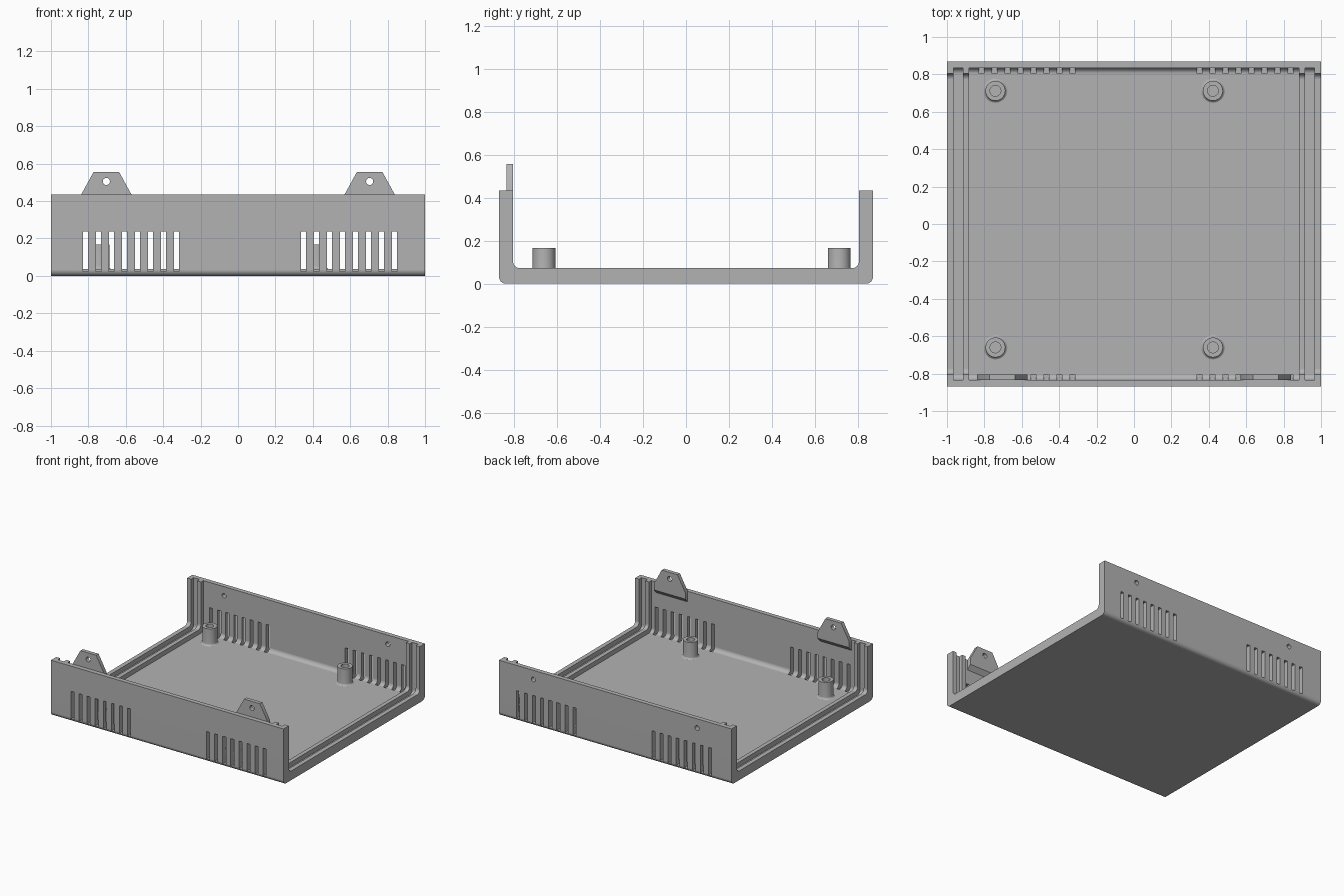
import bpy, bmesh, math
from mathutils import Matrix

if "Cube" in bpy.data.objects:
    bpy.data.objects.remove(bpy.data.objects["Cube"], do_unlink=True)

# Overall sizes
HALF_X, HALF_Y, TOP = 1.0, 0.869, 0.434
RIB_Y, RIB_Z = 0.804, 0.072      # inner faces of the ribs
WALL_Y, FLOOR_Z = 0.834, 0.036   # inner faces of the thin shell
FILLET = 0.032
TAB_X = 0.704

grey = bpy.data.materials.new("grey plastic")
grey.use_nodes = True
colour = (0.45, 0.45, 0.45, 1)
grey.diffuse_color = colour
bsdf = next(n for n in grey.node_tree.nodes if n.type == 'BSDF_PRINCIPLED')
bsdf.inputs["Base Color"].default_value = colour
bsdf.inputs["Roughness"].default_value = 0.6


def make(name, bm):
    bmesh.ops.recalc_face_normals(bm, faces=bm.faces[:])
    mesh = bpy.data.meshes.new(name)
    bm.to_mesh(mesh)
    bm.free()
    mesh.materials.append(grey)
    obj = bpy.data.objects.new(name, mesh)
    bpy.context.collection.objects.link(obj)
    return obj


def activate(obj):
    bpy.ops.object.select_all(action='DESELECT')
    obj.select_set(True)
    bpy.context.view_layer.objects.active = obj


def cut(obj, cutter):
    mod = obj.modifiers.new("cut", 'BOOLEAN')
    mod.operation, mod.solver, mod.object = 'DIFFERENCE', 'EXACT', cutter
    activate(obj)
    bpy.ops.object.modifier_apply(modifier=mod.name)
    bpy.data.objects.remove(cutter, do_unlink=True)


def smooth(obj):
    activate(obj)
    bpy.ops.object.shade_smooth_by_angle(angle=math.radians(30))


def trough(y, z, top, radius, steps=8):
    """Rounded-bottom U outline in the YZ plane, from +y top round to -y top."""
    right = []
    for i in range(steps + 1):
        a = math.pi / 2 * i / steps
        right.append((y - radius + radius * math.cos(a), z + radius - radius * math.sin(a)))
    left = [(-py, pz) for py, pz in reversed(right)]
    return [(y, top)] + right + left + [(-y, top)]


def extrude_x(bm, outline, x0, x1):
    face = bm.faces.new([bm.verts.new((x0, y, z)) for y, z in outline])
    out = bmesh.ops.extrude_face_region(bm, geom=[face])
    moved = [g for g in out["geom"] if isinstance(g, bmesh.types.BMVert)]
    bmesh.ops.translate(bm, verts=moved, vec=(x1 - x0, 0, 0))


def add_box(bm, centre, size):
    bmesh.ops.create_cube(bm, size=1, matrix=Matrix.Translation(centre) @ Matrix.Diagonal((*size, 1)))


def add_rod_y(bm, centre, radius, length):
    bmesh.ops.create_cone(bm, cap_ends=True, segments=24, radius1=radius, radius2=radius, depth=length,
                          matrix=Matrix.Translation(centre) @ Matrix.Rotation(math.pi / 2, 4, 'X'))


# Tray: thick U section, then hollowed to leave two ribs at each end
bm = bmesh.new()
inside = trough(RIB_Y, RIB_Z, TOP, FILLET)
extrude_x(bm, trough(HALF_Y, 0, TOP, FILLET) + inside[::-1], -HALF_X, HALF_X)
tray = make("tray", bm)

bm = bmesh.new()
hollow = trough(WALL_Y, FLOOR_Z, 0.7, FILLET)
for x0, x1 in ((-0.966, -0.914), (-0.882, 0.882), (0.914, 0.966)):
    extrude_x(bm, hollow, x0, x1)
cut(tray, make("hollow_cutter", bm))

# Vent slots in both walls and screw holes in the back wall
bm = bmesh.new()
for side in (-1, 1):
    for start in (-0.815, 0.351):
        for i in range(8):
            add_box(bm, (start + i * 0.0695, side * 0.88, 0.13), (0.027, 0.15, 0.215))
    add_rod_y(bm, (side * TAB_X, 0.86, 0.363), 0.018, 0.2)
cut(tray, make("slot_cutter", bm))
smooth(tray)
weighted = tray.modifiers.new("weighted normals", 'WEIGHTED_NORMAL')
weighted.keep_sharp = True

# Screw tabs on the inside of the front wall, with a sloped underside
for side, label in ((-1, "right"), (1, "left")):
    bm = bmesh.new()
    rings = []
    for y, low in ((-WALL_Y, 0.352), (-RIB_Y, 0.385)):
        half = [(0.135, low), (0.135, TOP), (0.068, 0.556)]
        outline = half + [(-x, z) for x, z in reversed(half)]
        rings.append([bm.verts.new((side * TAB_X + x, y, z)) for x, z in outline])
    for ring in rings:
        bm.faces.new(ring)
    for i in range(6):
        j = (i + 1) % 6
        bm.faces.new((rings[0][i], rings[0][j], rings[1][j], rings[1][i]))
    tab = make(label + "_screw_tab", bm)
    bm = bmesh.new()
    add_rod_y(bm, (side * TAB_X, -0.82, 0.505), 0.019, 0.2)
    cut(tab, make("tab_hole_cutter", bm))
    smooth(tab)

# Standoffs: turned posts with a flared foot and a blind hole
post = [(0.064, FLOOR_Z - 0.002), (0.064, FLOOR_Z), (0.058, 0.039), (0.054, 0.045), (0.053, 0.053),
        (0.053, 0.167), (0.029, 0.167), (0.029, 0.04), (0, 0.04)]
for x, side in ((-0.741, "right"), (0.422, "left")):
    for y, end in ((-0.66, "front"), (0.712, "back")):
        bm = bmesh.new()
        points = [bm.verts.new((r, 0, z)) for r, z in post]
        edges = [bm.edges.new(pair) for pair in zip(points, points[1:])]
        bmesh.ops.spin(bm, geom=points + edges, cent=(0, 0, 0), axis=(0, 0, 1),
                       angle=math.tau, steps=32)
        bmesh.ops.remove_doubles(bm, verts=bm.verts[:], dist=0.0001)
        standoff = make(end + "_" + side + "_standoff", bm)
        standoff.location = (x, y, 0)
        smooth(standoff)
